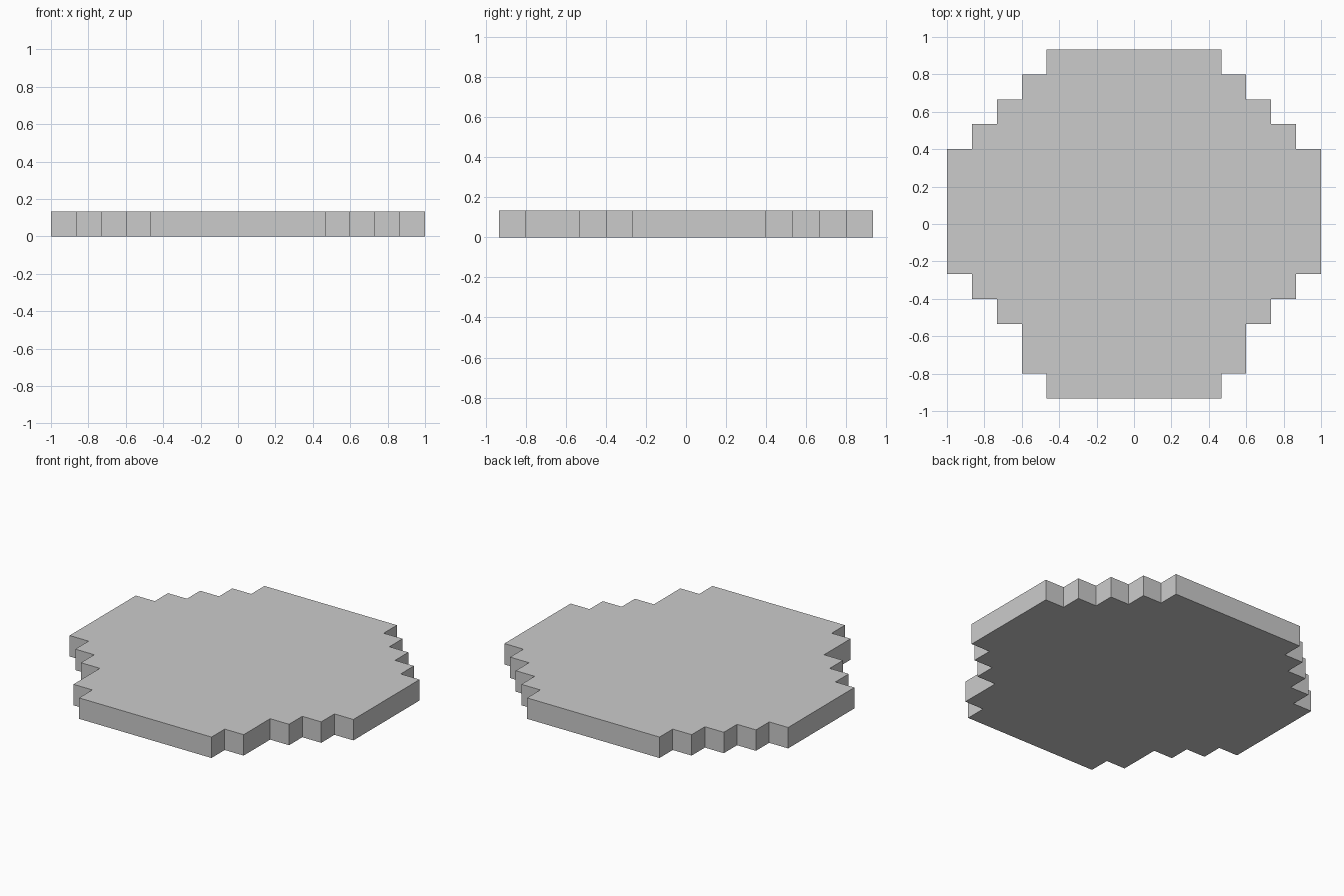
import bpy
import bmesh

if "Cube" in bpy.data.objects:
    bpy.data.objects.remove(bpy.data.objects["Cube"])

U = 2 / 15  # one block unit

# Stepped rows from front to back: (y start, y end, half width) in block units
ROWS = [(-7, -6, 3.5), (-6, -4, 4.5), (-4, -3, 5.5), (-3, -2, 6.5), (-2, 3, 7.5),
        (3, 4, 6.5), (4, 5, 5.5), (5, 6, 4.5), (6, 7, 3.5)]

# Right-hand outline, mirrored to close the left side
right = [(w, y) for y0, y1, w in ROWS for y in (y0, y1)]
outline = right + [(-x, y) for x, y in reversed(right)]

# Slab: one outline face extruded a single block high
bm = bmesh.new()
base = bm.faces.new([bm.verts.new((x * U, y * U, 0)) for x, y in outline])
top = bmesh.ops.extrude_face_region(bm, geom=[base], use_keep_orig=True)
bmesh.ops.translate(bm, vec=(0, 0, U),
                    verts=[g for g in top["geom"] if isinstance(g, bmesh.types.BMVert)])
bmesh.ops.recalc_face_normals(bm, faces=bm.faces[:])

mesh = bpy.data.meshes.new("stepped_round_slab")
bm.to_mesh(mesh)
bm.free()
slab = bpy.data.objects.new("stepped_round_slab", mesh)
bpy.context.collection.objects.link(slab)
